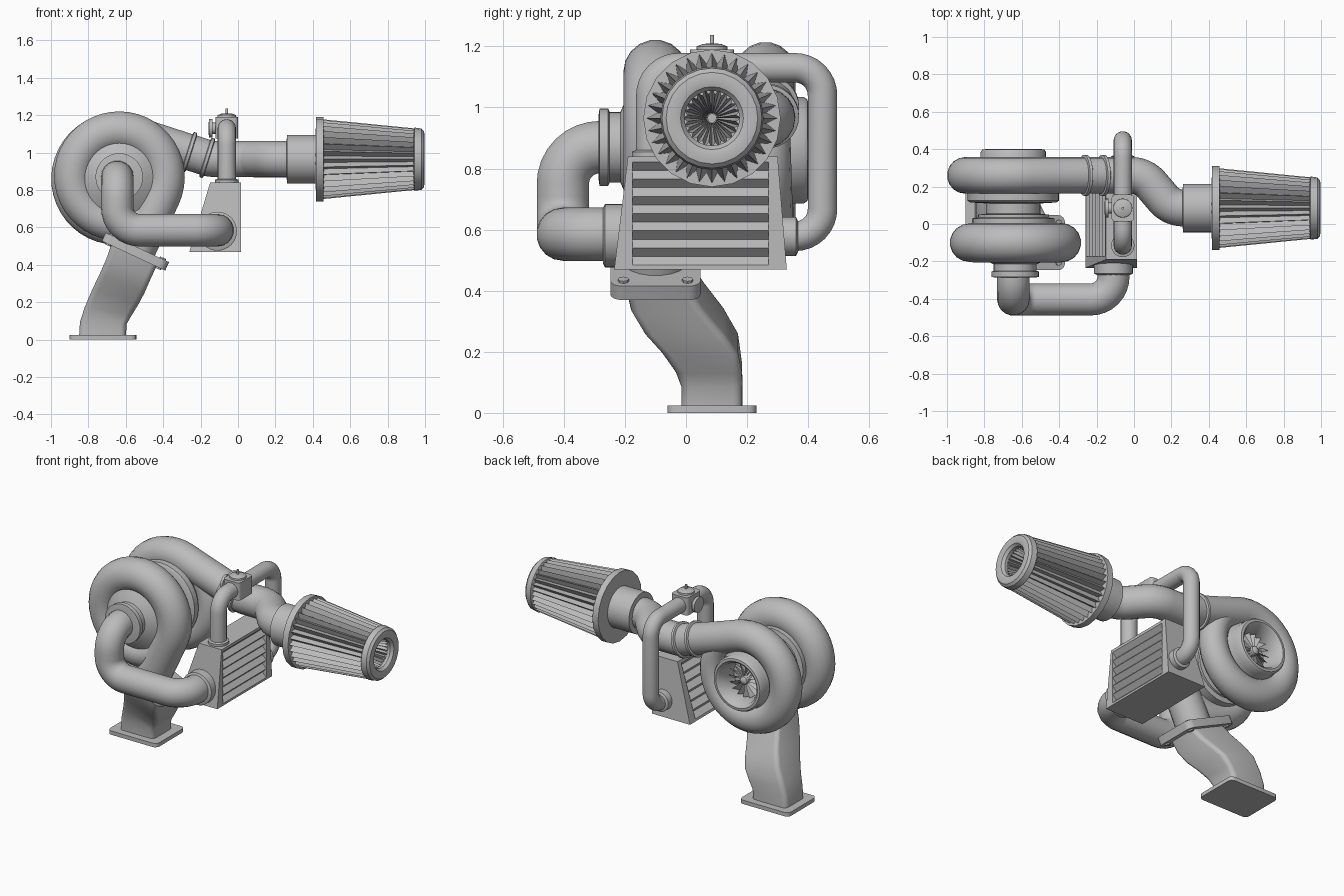
import bpy, bmesh
from math import sin, cos, pi, tan, radians
from mathutils import Vector as V

cube = bpy.data.objects.get("Cube")
if cube:
    bpy.data.objects.remove(cube, do_unlink=True)

metal = bpy.data.materials.new("grey_metal")
metal.use_nodes = True
GREY = (0.5, 0.5, 0.5, 1)
metal.diffuse_color = GREY
metal.node_tree.nodes["Principled BSDF"].inputs["Base Color"].default_value = GREY


def finish(ob, angle=35):
    bpy.ops.object.select_all(action='DESELECT')
    ob.select_set(True)
    bpy.context.view_layer.objects.active = ob
    if ob.type == 'CURVE':
        bpy.ops.object.convert(target='MESH')
        ob = bpy.context.object
    if not ob.data.materials:
        ob.data.materials.append(metal)
    if angle:
        bpy.ops.object.shade_smooth_by_angle(angle=radians(angle))
    return ob


def from_bmesh(name, bm, angle=35, fix=True):
    if fix:
        bmesh.ops.recalc_face_normals(bm, faces=bm.faces)
    me = bpy.data.meshes.new(name)
    bm.to_mesh(me)
    bm.free()
    ob = bpy.data.objects.new(name, me)
    bpy.context.collection.objects.link(ob)
    return finish(ob, angle)


def bridge(bm, rings, caps):
    """Join closed rings of points into a skin."""
    rings = [[bm.verts.new(p) for p in ring] for ring in rings]
    for a, b in zip(rings, rings[1:]):
        for i in range(len(a)):
            j = (i + 1) % len(a)
            bm.faces.new((a[i], a[j], b[j], b[i]))
    if caps:
        bm.faces.new(rings[0])
        bm.faces.new(rings[-1])


def lathe(name, origin, axis, profile, n=32, caps=True):
    """Profile of (radius, distance along axis) turned about the axis."""
    q = V(axis).to_track_quat('Z', 'Y')
    rings = [[V(origin) + q @ V((r * cos(2 * pi * i / n), r * sin(2 * pi * i / n), h))
              for i in range(n)] for r, h in profile]
    bm = bmesh.new()
    bridge(bm, rings, caps)
    return from_bmesh(name, bm)


def rounded(points, radius, steps=8):
    """Path with each inner corner replaced by an arc."""
    pts = [V(p) for p in points]
    out = [pts[0]]
    for a, b, c in zip(pts, pts[1:], pts[2:]):
        d1, d2 = (a - b).normalized(), (c - b).normalized()
        half = (pi - d1.angle(d2)) / 2
        p, q, w = b + d1 * radius * tan(half), b + d2 * radius * tan(half), cos(half)
        for i in range(steps + 1):
            t = i / steps
            k0, k1, k2 = (1 - t) ** 2, 2 * w * t * (1 - t), t * t
            out.append((p * k0 + b * k1 + q * k2) / (k0 + k1 + k2))
    return out + [pts[-1]]


def tube(name, pts, radius, scales=None):
    cu = bpy.data.curves.new(name, 'CURVE')
    cu.dimensions = '3D'
    cu.bevel_depth, cu.bevel_resolution, cu.use_fill_caps = radius, 7, True
    sp = cu.splines.new('POLY')
    sp.points.add(len(pts) - 1)
    for i, p in enumerate(pts):
        sp.points[i].co = (*p, 1)
        sp.points[i].radius = scales[i] if scales else 1
    ob = bpy.data.objects.new(name, cu)
    bpy.context.collection.objects.link(ob)
    return finish(ob)


def volute(name, centre, outer, r, end_deg, tail):
    """Snail housing that grows clockwise and leaves along the tail."""
    pts, scales, n = [], [], 44
    for i in range(n + 1):
        t = i / n
        s = min(1, 0.75 + 0.5 * t)
        a = radians(end_deg + 360 * (1 - t))
        ring = outer * (0.8 + 0.2 * s) - r * s
        pts.append(V(centre) + V((cos(a), 0, sin(a))) * ring)
        scales.append(s)
    tube(name, pts + tail, r, scales + [1] * len(tail))


def loft(name, sections, radius):
    """Rounded rectangles: (centre, slope of the x side, half x, half y)."""
    rings = []
    for c, slope, hu, hv in sections:
        u, ring = V((cos(slope), 0, sin(slope))), []
        for k, (su, sv) in enumerate([(1, 1), (-1, 1), (-1, -1), (1, -1)]):
            for j in range(5):
                a = (k + j / 4) * pi / 2
                ring.append(V(c) + u * (su * (hu - radius) + radius * cos(a))
                            + V((0, sv * (hv - radius) + radius * sin(a), 0)))
        rings.append(ring)
    bm = bmesh.new()
    bridge(bm, rings, True)
    return from_bmesh(name, bm)


def star(name, sections, n, y, z):
    """Pleated skin along x: (x, outer radius, inner radius)."""
    rings = [[(x, y + r * cos(pi * i / n), z + r * sin(pi * i / n))
              for i in range(2 * n) for r in [(ro, ri)[i % 2]]] for x, ro, ri in sections]
    bm = bmesh.new()
    bridge(bm, rings, False)
    return from_bmesh(name, bm, 0)


# Turbine housing, in front, with its tail running down to the flange
TC = V((-0.635, -0.1, 0.87))
tilt = radians(-25)
down = V((sin(tilt), 0, -cos(tilt)))
neck = TC + V((cos(tilt), 0, sin(tilt))) * 0.247
volute("turbine_housing", TC, 0.352, 0.105, -25, [neck + down * 0.15, neck + down * 0.33])
lathe("turbine_cover", TC, (0, -1, 0),
      [(0.24, -0.08), (0.25, 0.04), (0.19, 0.075), (0.15, 0.1), (0.115, 0.115),
       (0.115, 0.15), (0.127, 0.155), (0.127, 0.183), (0.1, 0.187)])

# Exhaust flange with bolts, duct and foot
fc = neck + down * 0.325
loft("exhaust_flange", [(fc - down * 0.025, tilt, 0.187, 0.147),
                        (fc + down * 0.025, tilt, 0.187, 0.147)], 0.04)
for su in (-1, 1):
    for sv in (-1, 1):
        p = fc + V((cos(tilt), 0, sin(tilt))) * su * 0.148 + V((0, sv * 0.105, 0))
        lathe("flange_bolt", p, -down, [(0.018, -0.033), (0.018, 0.033)], 8)
loft("exhaust_duct", [
    (fc, tilt, 0.135, 0.1), ((-0.585, -0.06, 0.38), tilt, 0.13, 0.12),
    ((-0.62, -0.005, 0.3), tilt * 0.9, 0.13, 0.13), ((-0.655, 0.045, 0.23), tilt * 0.7, 0.13, 0.125),
    ((-0.695, 0.075, 0.15), tilt * 0.4, 0.127, 0.108), ((-0.72, 0.085, 0.09), tilt * 0.1, 0.125, 0.1),
    ((-0.725, 0.085, 0.01), 0, 0.125, 0.1)], 0.03)
loft("foot_flange", [((-0.722, 0.085, z), 0, 0.178, 0.146) for z in (0, 0.025)], 0.03)

# Shaft housing between the two wheels
lathe("centre_housing", (-0.645, 0, 0.865), (0, 1, 0),
      [(0.22, -0.05), (0.22, 0.03), (0.19, 0.035), (0.19, 0.05), (0.145, 0.055), (0.145, 0.11),
       (0.23, 0.115), (0.245, 0.125), (0.245, 0.165), (0.22, 0.2)])

# Compressor housing, behind, continuing as the intake pipe
CC = V((-0.645, 0.26, 0.86))
volute("compressor_and_intake", CC, 0.355, 0.098, 72, rounded(
    [(-0.45, 0.26, 1.064), (-0.15, 0.26, 0.967), (0.05, 0.26, 0.965),
     (0.2, 0.085, 0.965), (0.32, 0.085, 0.965)], 0.14))
for x, z in ((-0.26, 1.003), (-0.165, 0.972)):
    lathe("hose_clamp", (x, 0.26, z), (0.95, 0, -0.3),
          [(0.1, -0.012), (0.11, -0.008), (0.11, 0.008), (0.1, 0.012)])
lathe("compressor_inlet", CC, (0, 1, 0),
      [(0.2, 0.0), (0.175, 0.08), (0.175, 0.125), (0.166, 0.138), (0.15, 0.14), (0.136, 0.128),
       (0.118, 0.06), (0.118, -0.04), (0.02, -0.04)])
lathe("compressor_hub", CC, (0, 1, 0), [(0.07, -0.04), (0.035, 0.02), (0.025, 0.07), (0.01, 0.08)], 16)

# Curved compressor blades
bm = bmesh.new()
for k in range(16):
    rows = []
    for h, twist in ((-0.035, 0), (0.02, 0.15), (0.06, 0.45)):
        a = 2 * pi * k / 16 + twist
        rows.append([bm.verts.new(CC + V((r * cos(a), h, r * sin(a)))) for r in (0.02, 0.113)])
    for p, q in zip(rows, rows[1:]):
        bm.faces.new((p[0], p[1], q[1], q[0]))
from_bmesh("compressor_blades", bm, 0, False)

# Air filter
FY, FZ = 0.085, 0.965
lathe("filter_coupler", (0, FY, FZ), (1, 0, 0), [(0.1, 0.26), (0.13, 0.262), (0.13, 0.42)])
lathe("filter_base", (0, FY, FZ), (1, 0, 0),
      [(0.13, 0.415), (0.225, 0.417), (0.225, 0.458), (0.1, 0.46)], 20)
star("filter_pleats", [(0.455, 0.213, 0.178), (0.96, 0.163, 0.135)], 32, FY, FZ)
star("filter_inner_pleats", [(0.96, 0.097, 0.08), (0.5, 0.02, 0.012)], 24, FY, FZ)
lathe("filter_end_cap", (0, FY, FZ), (1, 0, 0),
      [(0.09, 0.94), (0.09, 0.975), (0.103, 0.992), (0.125, 0.998), (0.15, 0.994),
       (0.164, 0.98), (0.169, 0.945), (0.155, 0.938), (0.09, 0.94)], 24, False)

# Intercooler: tapered case whose two broad sides hold louvres
Z0, Z1, YA, YB = 0.47, 0.84, -0.175, 0.27
bm = bmesh.new()


def side_x(side, z):
    return 0.015 if side > 0 else -0.26 + (z - Z0) * 0.3


def face(*pts):
    bm.faces.new([bm.verts.new(p) for p in pts])


def at(side, y, z, depth=0.0):
    return (side_x(side, z) - side * depth, y, z)


corners = {s: [at(s, -0.235, Z0), at(s, 0.33, Z0), at(s, 0.3, Z1), at(s, -0.19, Z1)] for s in (1, -1)}
for i in range(4):
    j = (i + 1) % 4
    face(corners[1][i], corners[-1][i], corners[-1][j], corners[1][j])
for s in (1, -1):
    zb, zt, n = 0.484, 0.822, 12
    inner = [at(s, YA, zb), at(s, YB, zb), at(s, YB, zt), at(s, YA, zt)]
    for i in range(4):
        j = (i + 1) % 4
        face(corners[s][i], corners[s][j], inner[j], inner[i])
    row = [(zb + (zt - zb) * i / n, 0.028 * (i % 2)) for i in range(n + 1)]
    for (za, da), (zc, dc) in zip(row, row[1:]):
        face(at(s, YA, za, da), at(s, YB, za, da), at(s, YB, zc, dc), at(s, YA, zc, dc))
    for i in range(0, n, 2):
        for y in (YA, YB):
            face(*[at(s, y, z, d) for z, d in row[i:i + 3]])
bmesh.ops.remove_doubles(bm, verts=bm.verts, dist=0.0005)
from_bmesh("intercooler", bm, 0)

# Hot pipe from the turbine outlet to the intercooler
tube("hot_pipe", rounded([(-0.645, -0.24, 0.87), (-0.645, -0.403, 0.87), (-0.645, -0.403, 0.585),
                          (-0.11, -0.403, 0.585), (-0.11, -0.2, 0.585)], 0.12), 0.087)
lathe("hot_pipe_collar", (-0.11, -0.21, 0.58), (0, -1, 0),
      [(0.104, -0.02), (0.104, 0.055), (0.09, 0.062)])

# Bypass pipe over the intake, with collars and a valve
BX = -0.06
tube("bypass_pipe", rounded([(BX, -0.115, 0.8), (BX, -0.115, 1.13), (BX, 0.447, 1.13),
                             (BX, 0.447, 0.578), (BX, 0.28, 0.578)], 0.09), 0.049)
lathe("bypass_top_collar", (BX, -0.115, 0.83), (0, 0, 1), [(0.062, 0), (0.062, 0.025), (0.05, 0.03)])
lathe("bypass_rear_collar", (BX, 0.3, 0.578), (0, 1, 0), [(0.064, 0), (0.064, 0.06), (0.05, 0.067)])
loft("valve_body", [((BX, 0.085, z), 0, 0.06, 0.072) for z in (1.075, 1.19)], 0.02)
lathe("valve_cap", (BX, 0.085, 1.18), (0, 0, 1),
      [(0.052, 0), (0.05, 0.02), (0.03, 0.028), (0.007, 0.03), (0.007, 0.057)], 20)
lathe("valve_side_port", (BX, 0.085, 1.13), (-1, 0, 0),
      [(0.03, 0.05), (0.03, 0.075), (0.05, 0.077), (0.05, 0.094), (0.025, 0.098)], 20)
